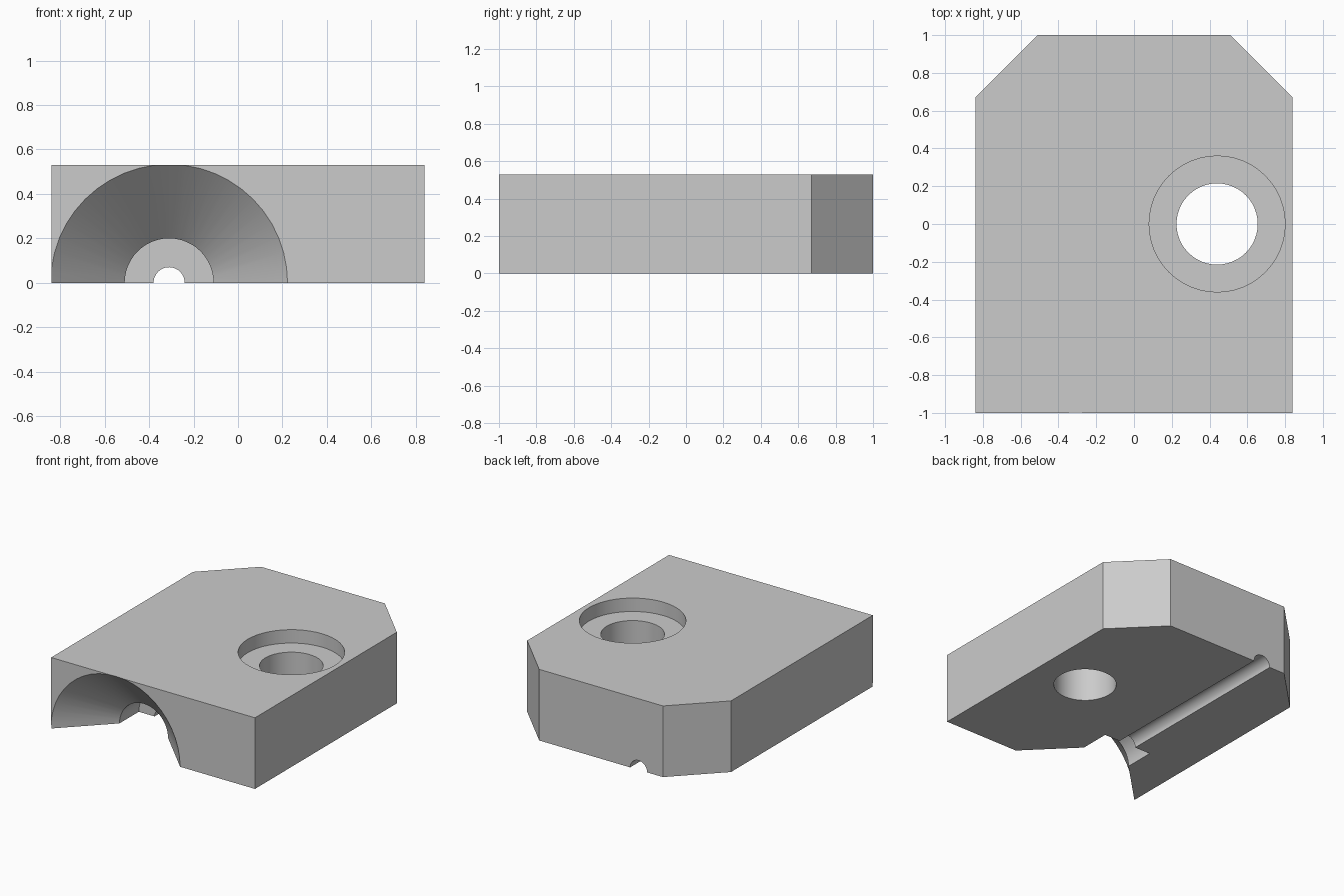
import bpy, bmesh, math
from mathutils import Matrix, Vector

if "Cube" in bpy.data.objects:
    bpy.data.objects.remove(bpy.data.objects["Cube"])

grey = bpy.data.materials.new("plain grey")
grey.use_nodes = True
GREY = (0.6, 0.6, 0.6, 1)
grey.diffuse_color = GREY
grey.node_tree.nodes["Principled BSDF"].inputs["Base Color"].default_value = GREY

HEIGHT = 0.53


def make_object(name, bm):
    bmesh.ops.recalc_face_normals(bm, faces=bm.faces)
    mesh = bpy.data.meshes.new(name)
    bm.to_mesh(mesh)
    bm.free()
    mesh.materials.append(grey)
    obj = bpy.data.objects.new(name, mesh)
    bpy.context.collection.objects.link(obj)
    return obj


def lathe_cutter(name, profile, matrix, sides=48):
    """Closed solid of revolution from (radius, height) pairs."""
    bm = bmesh.new()
    rings = []
    for radius, height in profile:
        angles = [math.tau * i / sides for i in range(sides)]
        rings.append([bm.verts.new((radius * math.cos(a), radius * math.sin(a), height))
                      for a in angles])
    for low, high in zip(rings, rings[1:]):
        for i in range(sides):
            j = (i + 1) % sides
            bm.faces.new((low[i], low[j], high[j], high[i]))
    bm.faces.new(rings[0][::-1])
    bm.faces.new(rings[-1])
    bm.transform(matrix)
    obj = make_object(name, bm)
    obj.hide_render = True
    obj.hide_set(True)
    return obj


# Block with two chamfered back corners
half = [(0.84, -1), (0.84, 0.67), (0.51, 1)]
outline = half + [(-x, y) for x, y in reversed(half)]
bm = bmesh.new()
base = bm.faces.new([bm.verts.new((x, y, 0)) for x, y in outline])
top = bmesh.ops.extrude_face_region(bm, geom=[base])
bmesh.ops.translate(bm, vec=Vector((0, 0, HEIGHT)),
                    verts=[v for v in top["geom"] if isinstance(v, bmesh.types.BMVert)])
block = make_object("block", bm)

# Counterbored screw hole
screw_hole = lathe_cutter(
    "screw_hole_cutter",
    [(0.215, -0.1), (0.215, HEIGHT - 0.1), (0.36, HEIGHT - 0.1), (0.36, HEIGHT + 0.1)],
    Matrix.Translation((0.44, 0, 0)))

# Funnel mouth, short socket and thin channel running front to back
funnel = lathe_cutter(
    "funnel_channel_cutter",
    [(0.633, -1.1), (0.2, -0.667), (0.2, -0.44), (0.07, -0.44), (0.07, 1.1)],
    Matrix.Translation((-0.31, 0, 0)) @ Matrix.Rotation(-math.pi / 2, 4, "X"))

for cutter in (screw_hole, funnel):
    mod = block.modifiers.new(cutter.name, "BOOLEAN")
    mod.operation = "DIFFERENCE"
    mod.solver = "EXACT"
    mod.object = cutter

# Bake the cuts, then drop the cutters
bpy.context.view_layer.objects.active = block
block.select_set(True)
for mod in list(block.modifiers):
    bpy.ops.object.modifier_apply(modifier=mod.name)
for cutter in (screw_hole, funnel):
    bpy.data.objects.remove(cutter)

bpy.ops.object.shade_smooth_by_angle(angle=math.radians(30))
